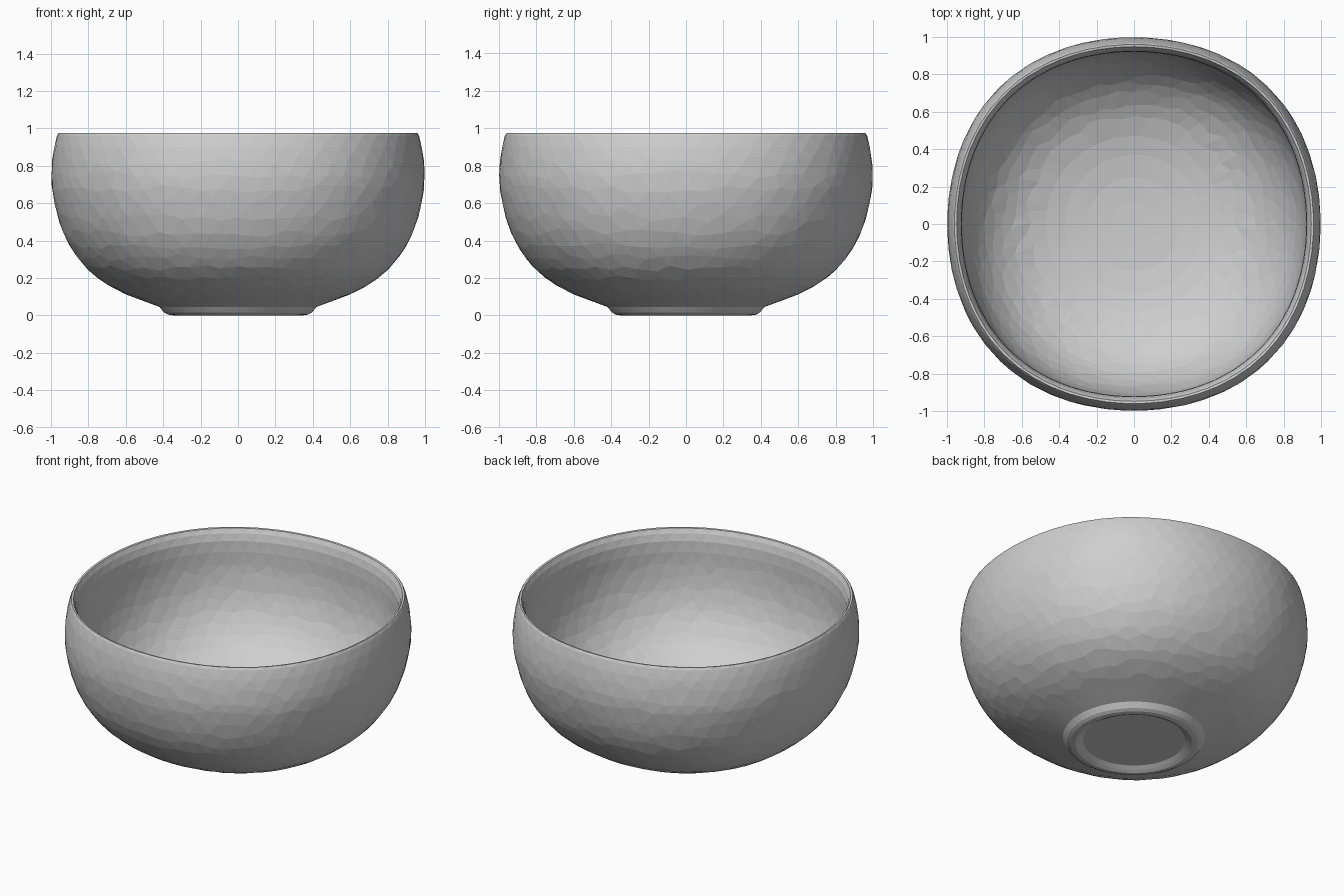
import bpy, bmesh, math, random

if "Cube" in bpy.data.objects:
    bpy.data.objects.remove(bpy.data.objects["Cube"])

random.seed(4)
SEG = 60

# Lathe profile (radius, height): under the foot, up the outside, over the rim, down the inside
profile = [
    (0.0, 0.025), (0.16, 0.025), (0.30, 0.025), (0.325, 0.01), (0.345, 0.0),
    (0.375, 0.004), (0.395, 0.015), (0.42, 0.045),
    (0.50, 0.075), (0.60, 0.112), (0.68, 0.152), (0.75, 0.198), (0.81, 0.25),
    (0.86, 0.31), (0.90, 0.37), (0.935, 0.44), (0.963, 0.52), (0.982, 0.60),
    (0.996, 0.68), (0.999, 0.75), (0.994, 0.83), (0.983, 0.90), (0.968, 0.96),
    (0.960, 0.975), (0.948, 0.973), (0.935, 0.945),
    (0.924, 0.90), (0.921, 0.83), (0.922, 0.75), (0.917, 0.68), (0.906, 0.60),
    (0.889, 0.535), (0.867, 0.47), (0.836, 0.41), (0.80, 0.355), (0.757, 0.305),
    (0.705, 0.26), (0.64, 0.215), (0.57, 0.18), (0.47, 0.147), (0.37, 0.125),
    (0.25, 0.109), (0.12, 0.102), (0.0, 0.10),
]


def slide(i, t):
    """Point moved along the profile by the fraction t."""
    a, b = profile[i], profile[i + (1 if t > 0 else -1)]
    t = abs(t)
    return a[0] + (b[0] - a[0]) * t, a[1] + (b[1] - a[1]) * t


def plan(r, a):
    """Radius widened on the diagonals, making the body slightly square; the foot stays round."""
    f = min(1, max(0, (r - 0.42) / 0.3))
    return r * (1 + 0.0135 * f * (1 - math.cos(4 * a)))


bm = bmesh.new()
rings = []
for i, (r, z) in enumerate(profile):
    if r == 0:
        rings.append([bm.verts.new((0, 0, z))])
        continue
    # body rings get slightly uneven points for the faceted look; foot and rim stay crisp
    body = 9 <= i <= 20 or 28 <= i <= 38
    ring = []
    for k in range(SEG):
        jt = random.uniform(-0.3, 0.3) if body else 0
        ja = random.uniform(-0.2, 0.2) if body else 0
        pr, pz = slide(i, jt)
        a = 2 * math.pi * (k + 0.5 * (i % 2) + ja) / SEG
        pr = plan(pr, a)
        ring.append(bm.verts.new((pr * math.cos(a), pr * math.sin(a), pz)))
    rings.append(ring)

# Staggered triangles between neighbouring rings
for i in range(len(rings) - 1):
    lo, hi = rings[i], rings[i + 1]
    for k in range(SEG):
        n = (k + 1) % SEG
        if len(lo) == 1:
            bm.faces.new((lo[0], hi[n], hi[k]))
        elif len(hi) == 1:
            bm.faces.new((lo[k], lo[n], hi[0]))
        elif i % 2 == 0:
            bm.faces.new((lo[k], lo[n], hi[k]))
            bm.faces.new((lo[n], hi[n], hi[k]))
        else:
            bm.faces.new((lo[k], hi[n], hi[k]))
            bm.faces.new((lo[k], lo[n], hi[n]))
bmesh.ops.recalc_face_normals(bm, faces=bm.faces)

mesh = bpy.data.meshes.new("bowl")
bm.to_mesh(mesh)
bm.free()

# Single plain grey, flat shaded
mat = bpy.data.materials.new("light grey")
mat.diffuse_color = (0.62, 0.62, 0.62, 1)
mat.use_nodes = True
mat.node_tree.nodes["Principled BSDF"].inputs["Base Color"].default_value = mat.diffuse_color
mesh.materials.append(mat)
bowl = bpy.data.objects.new("bowl", mesh)
bpy.context.collection.objects.link(bowl)
